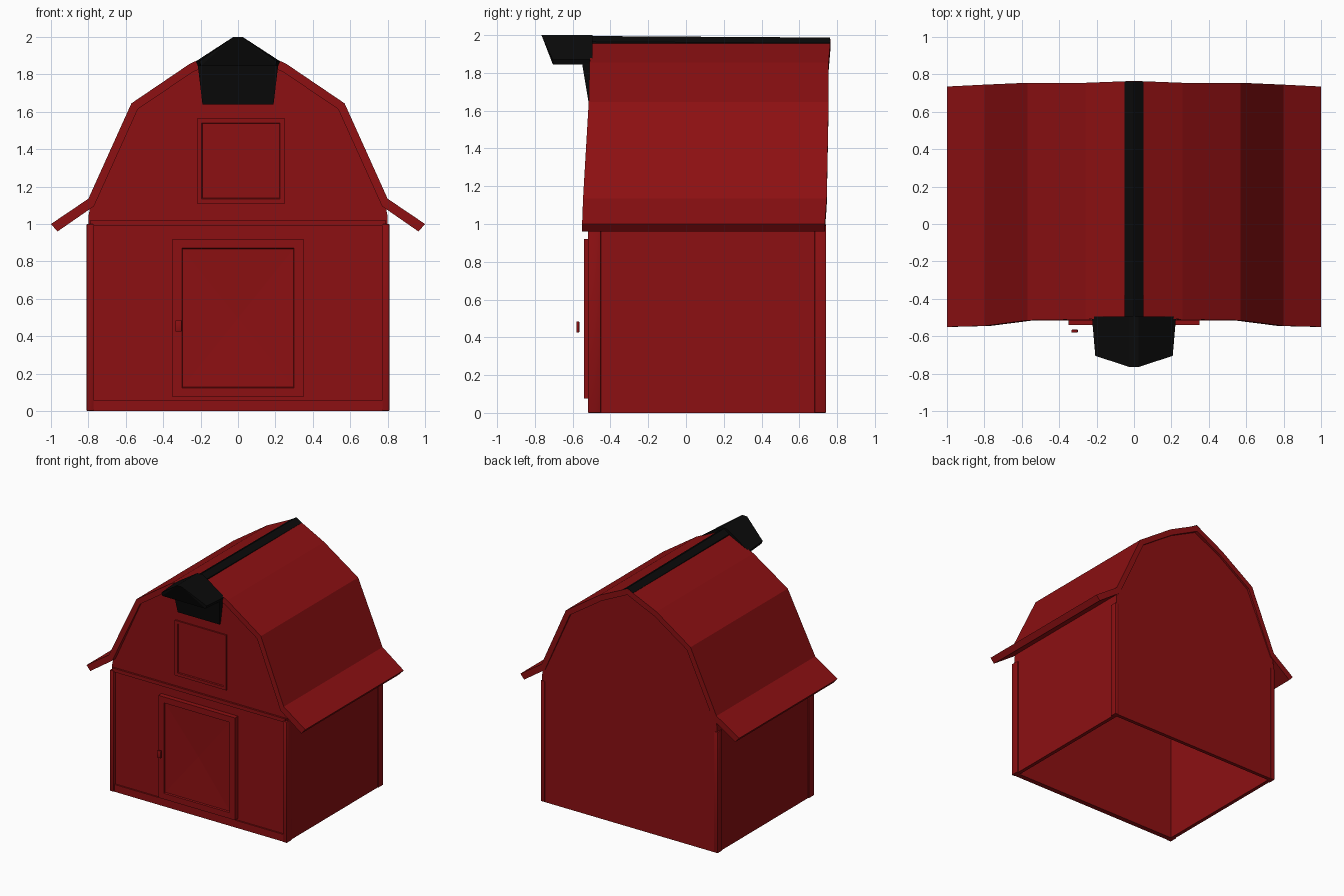
import bpy, bmesh, math
from mathutils import Vector

if "Cube" in bpy.data.objects:
    bpy.data.objects.remove(bpy.data.objects["Cube"])


def material(name, rgb):
    m = bpy.data.materials.new(name)
    m.diffuse_color = (*rgb, 1)
    m.use_nodes = True
    m.node_tree.nodes["Principled BSDF"].inputs["Base Color"].default_value = m.diffuse_color
    return m


RED = material("barn red", (0.265, 0.005, 0.006))
BLACK = material("black", (0.003, 0.003, 0.003))


def finish(name, bm, mat, smooth=0, recalc=True):
    if recalc:
        bmesh.ops.recalc_face_normals(bm, faces=bm.faces)
    me = bpy.data.meshes.new(name)
    bm.to_mesh(me)
    bm.free()
    me.materials.append(mat)
    ob = bpy.data.objects.new(name, me)
    bpy.context.collection.objects.link(ob)
    if smooth:
        bpy.context.view_layer.objects.active = ob
        ob.select_set(True)
        bpy.ops.object.shade_smooth_by_angle(angle=math.radians(smooth))
        ob.select_set(False)
    return ob


def box(name, x, y, z, mat=RED, bevel=0.0):
    bm = bmesh.new()
    bmesh.ops.create_cube(bm, size=1)
    for v in bm.verts:
        v.co = Vector([(a + b) / 2 + c * (b - a) for (a, b), c in zip((x, y, z), v.co)])
    if bevel:
        bmesh.ops.bevel(bm, geom=bm.edges[:], offset=bevel, segments=2, profile=0.5, affect='EDGES')
    return finish(name, bm, mat, 40 if bevel else 0)


def mirror(pts):
    """Half profile from the ridge outwards -> full profile, left to right."""
    return [(-p[0], *p[1:]) for p in reversed(pts[1:])] + pts


# Hollow barn body, open at the bottom: outer skin, inner skin and bottom rim
outside = mirror([(0, 1.95), (0.25, 1.83), (0.55, 1.63), (0.785, 1.12), (0.80, 1.04), (0.80, 0)])
inside = mirror([(0, 1.91), (0.24, 1.79), (0.52, 1.60), (0.76, 1.08), (0.77, 1.02), (0.77, 0)])
bm = bmesh.new()
ends = []
for pts, y0, y1 in ((outside, -0.5, 0.738), (inside, -0.47, 0.708)):
    a = [bm.verts.new((x, y0, z)) for x, z in pts]
    b = [bm.verts.new((x, y1, z)) for x, z in pts]
    bm.faces.new(a)
    bm.faces.new(b)
    for i in range(len(pts) - 1):
        bm.faces.new((a[i], a[i + 1], b[i + 1], b[i]))
    ends.append((a[0], a[-1], b[-1], b[0]))
for i in range(4):
    j = (i + 1) % 4
    bm.faces.new((ends[0][i], ends[0][j], ends[1][j], ends[1][i]))
finish("barn_body", bm, RED)

# Gambrel roof shell: x, z, front y, back y
outer = mirror([(0, 1.98, -0.50, 0.765), (0.26, 1.855, -0.51, 0.755), (0.57, 1.645, -0.515, 0.755),
                (0.80, 1.135, -0.545, 0.745), (1.0, 1.0, -0.55, 0.735)])
inner = mirror([(0, 1.93, -0.50, 0.765), (0.245, 1.81, -0.51, 0.755), (0.535, 1.615, -0.515, 0.755),
                (0.77, 1.095, -0.545, 0.745), (0.965, 0.96, -0.55, 0.735)])
bm = bmesh.new()
rows = [[[bm.verts.new((p[0], p[k], p[1])) for p in line] for k in (2, 3)] for line in (outer, inner)]
(of, ob_), (nf, nb) = rows
for i in range(len(outer) - 1):
    for p, q in ((of, ob_), (nf, nb), (of, nf), (ob_, nb)):
        bm.faces.new((p[i], p[i + 1], q[i + 1], q[i]))
for i in (0, -1):
    bm.faces.new((of[i], ob_[i], nb[i], nf[i]))
finish("roof", bm, RED)

# Corner posts and horizontal trim
for s, side in ((-1, "left"), (1, "right")):
    xs = sorted((s * 0.772, s * 0.81))
    box(side + "_front_post", xs, (-0.52, -0.45), (0, 1.0), bevel=0.006)
    box(side + "_back_post", xs, (0.68, 0.742), (0, 1.0), bevel=0.006)
box("front_sill", (-0.78, 0.78), (-0.512, -0.48), (0, 0.06))
box("front_band", (-0.79, 0.79), (-0.515, -0.48), (0.99, 1.02))


def panel(name, x, z, y0, y1, border, depth, dip=0.0):
    """Framed panel on the front wall, recessed, with an optional dished centre."""
    bm = bmesh.new()
    bmesh.ops.create_cube(bm, size=1)
    for v in bm.verts:
        c = v.co.copy()
        v.co = ((x[0] + x[1]) / 2 + c.x * (x[1] - x[0]), (y0 + y1) / 2 + c.y * (y1 - y0),
                (z[0] + z[1]) / 2 + c.z * (z[1] - z[0]))
    bm.normal_update()
    face = next(f for f in bm.faces if f.normal.y < -0.9)
    bmesh.ops.inset_region(bm, faces=[face], thickness=border)
    bmesh.ops.inset_region(bm, faces=[face], thickness=0.006, depth=-depth)
    if dip:
        centre = bmesh.ops.poke(bm, faces=[face])["verts"][0]
        centre.co.y += dip
    return finish(name, bm, RED)


# Door with handle, loft window
panel("door", (-0.35, 0.35), (0.075, 0.92), -0.54, -0.49, 0.07, 0.012, 0.012)
box("door_handle", (-0.335, -0.30), (-0.58, -0.565), (0.425, 0.485), bevel=0.004)
panel("loft_window", (-0.22, 0.25), (1.11, 1.565), -0.512, -0.48, 0.035, 0.008)

# Black ridge cap, sinking slightly towards the back
cap = [(-0.05, 1.95), (-0.05, 1.965), (0, 1.995), (0.05, 1.965), (0.05, 1.95)]
bm = bmesh.new()
a = [bm.verts.new((x, -0.5, z)) for x, z in cap]
b = [bm.verts.new((x, 0.763, z - 0.008)) for x, z in cap]
bm.faces.new(a)
bm.faces.new(b)
for i in range(5):
    bm.faces.new((a[i], a[(i + 1) % 5], b[(i + 1) % 5], b[i]))
finish("ridge_cap", bm, BLACK)

# Front hood
bm = bmesh.new()
hood = [(-0.215, 1.845), (-0.225, 1.87), (-0.025, 2.0), (0.025, 2.0), (0.225, 1.87), (0.215, 1.845)]
back = [bm.verts.new((x, -0.495, z)) for x, z in hood]
front = [bm.verts.new((x * 0.92, -0.765 if abs(x) < 0.1 else -0.705, z)) for x, z in hood]
bm.faces.new(back)
for i in range(6):
    j = (i + 1) % 6
    bm.faces.new((back[i], back[j], front[j], front[i]))
for quad in ((0, 1, 2), (0, 2, 3, 5), (3, 4, 5)):
    bm.faces.new([front[i] for i in quad])
finish("hood", bm, BLACK)

# Sloped black board below the hood
bm = bmesh.new()
for s in (-1, 1):
    for w, y, z in ((0.215, -0.55, 1.85), (0.215, -0.48, 1.85), (0.19, -0.515, 1.64), (0.19, -0.48, 1.64)):
        bm.verts.new((s * w, y, z))
bmesh.ops.convex_hull(bm, input=bm.verts[:])
finish("hood_board", bm, BLACK)
